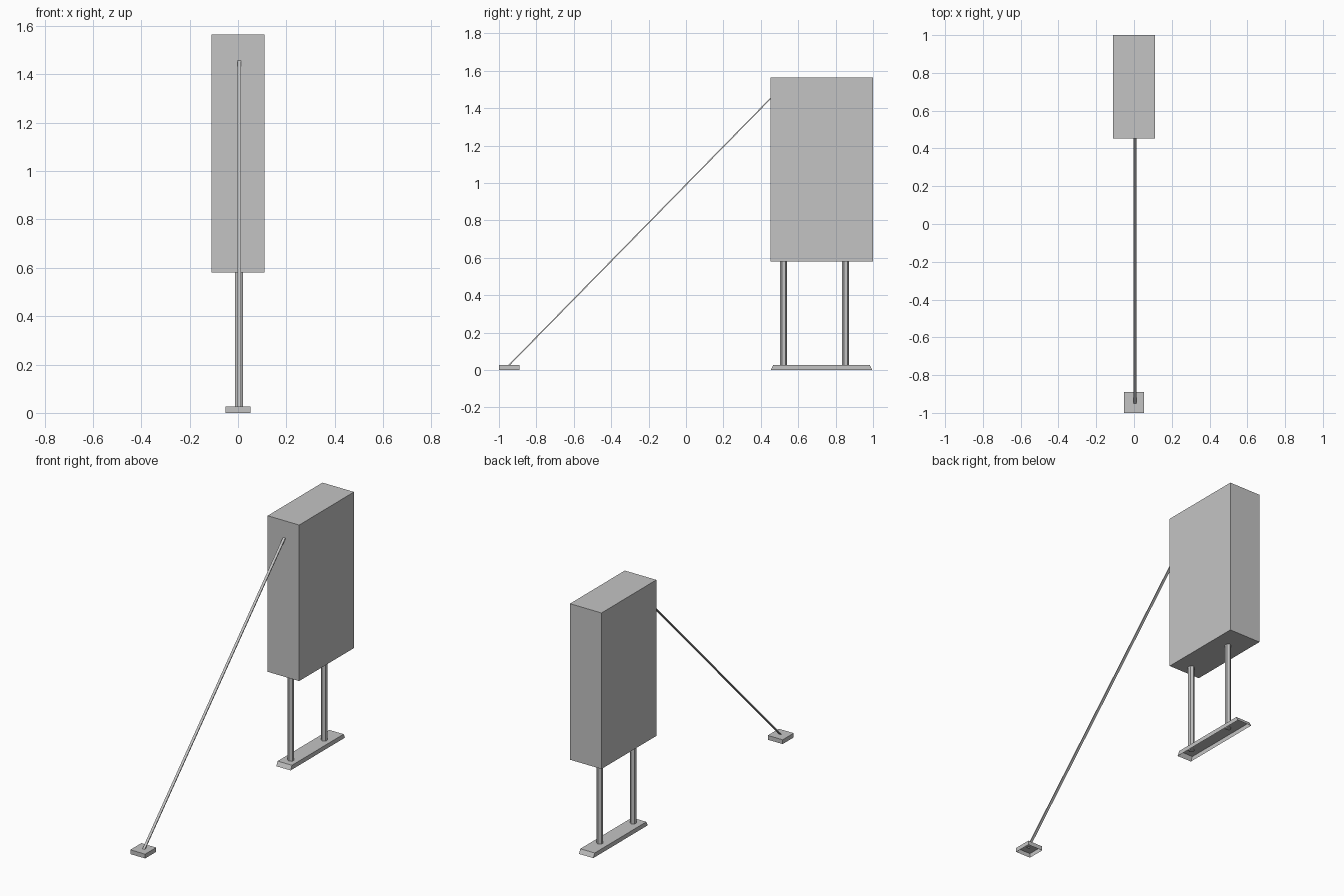
import bpy, bmesh, math
from mathutils import Vector

cube = bpy.data.objects.get("Cube")
if cube:
    bpy.data.objects.remove(cube, do_unlink=True)

grey = bpy.data.materials.new("light grey")
grey.use_nodes = True
colour = (0.55, 0.55, 0.55, 1)
grey.diffuse_color = colour
grey.node_tree.nodes["Principled BSDF"].inputs["Base Color"].default_value = colour


def finish(name, bm):
    mesh = bpy.data.meshes.new(name)
    bm.to_mesh(mesh)
    bm.free()
    mesh.materials.append(grey)
    obj = bpy.data.objects.new(name, mesh)
    bpy.context.collection.objects.link(obj)
    return obj


def box(name, low, high, end_taper=0, open_bottom=False):
    """Box between two corners; the top can be shorter along y and the bottom open."""
    low, high = Vector(low), Vector(high)
    centre, size = (low + high) / 2, high - low
    bm = bmesh.new()
    bmesh.ops.create_cube(bm, size=1)
    for v in bm.verts:
        side = math.copysign(1, v.co.y)
        top = v.co.z > 0
        v.co = centre + v.co * size
        if top:
            v.co.y -= side * end_taper
    if open_bottom:
        bm.normal_update()
        under = [f for f in bm.faces if f.normal.z < -0.9]
        bmesh.ops.delete(bm, geom=under, context="FACES_ONLY")
    return finish(name, bm)


# Raised cabinet
box("cabinet", (-0.11, 0.453, 0.58), (0.11, 1.0, 1.565))

# Hollow base under the legs and hollow ground anchor
box("leg_base", (-0.05, 0.453, 0), (0.05, 0.996, 0.027), end_taper=0.014, open_bottom=True)
box("anchor_plate", (-0.052, -1.0, 0), (0.052, -0.89, 0.027), open_bottom=True)

# Two hexagonal legs
for name, y in (("front_leg", 0.522), ("back_leg", 0.853)):
    bm = bmesh.new()
    bmesh.ops.create_cone(bm, cap_ends=True, segments=6, radius1=0.0185,
                          radius2=0.0185, depth=0.56)
    leg = finish(name, bm)
    leg.location = (0.004, y, 0.302)

# Flat stay strap from the anchor up to the cabinet
start, end = Vector((0.005, -0.95, 0.022)), Vector((0.005, 0.455, 1.455))
run = end - start
half = run.length / 2
strap = box("stay_strap", (-0.008, -0.003, -half), (0.008, 0.003, half))
strap.location = (start + end) / 2
strap.rotation_euler.x = -math.atan2(run.y, run.z)
